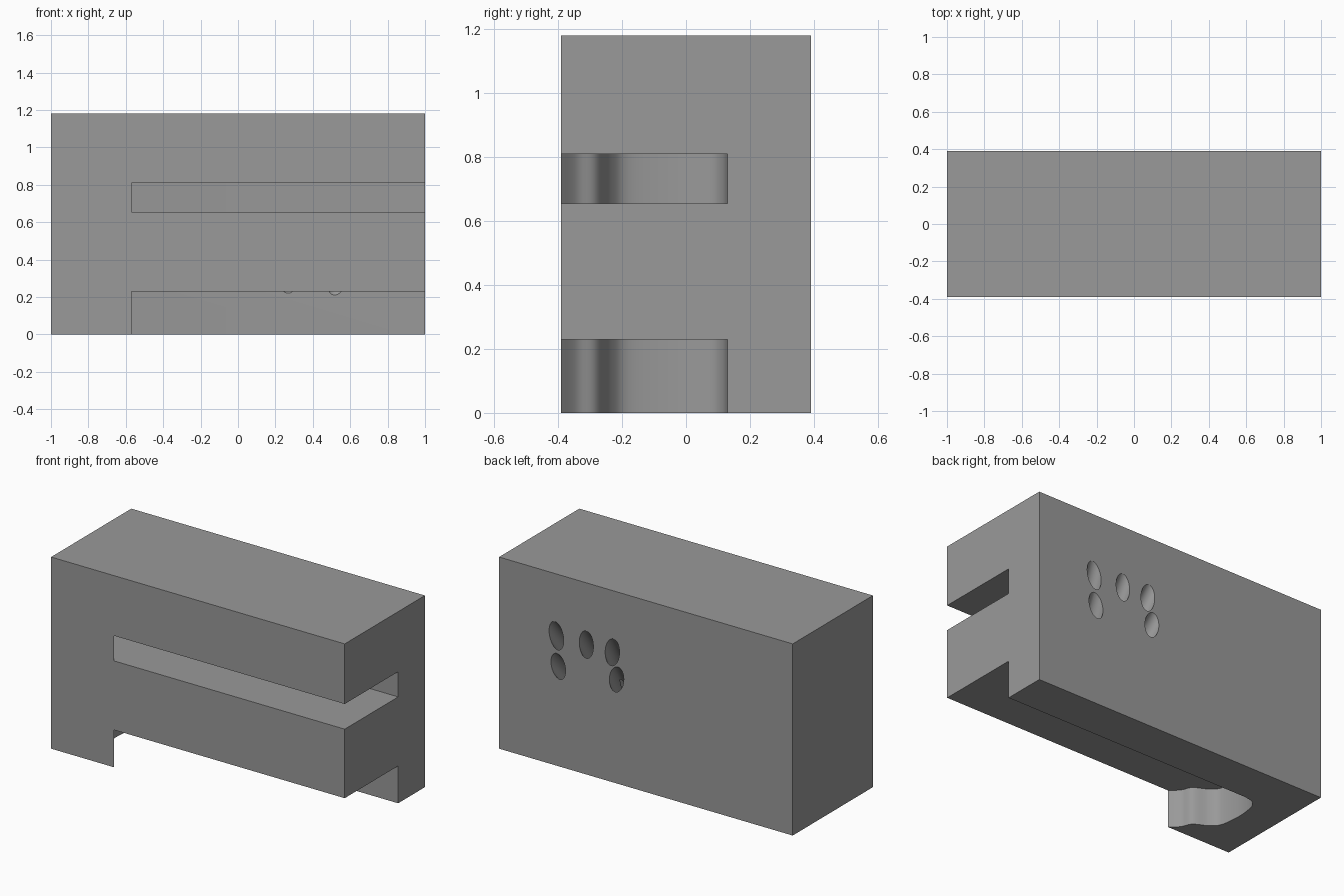
import bpy, bmesh
from mathutils import Vector

if "Cube" in bpy.data.objects:
    bpy.data.objects.remove(bpy.data.objects["Cube"])

grey = bpy.data.materials.new("plain grey")
grey.diffuse_color = (0.32, 0.32, 0.32, 1)
grey.use_nodes = True
grey.node_tree.nodes["Principled BSDF"].inputs["Base Color"].default_value = grey.diffuse_color


def prism(name, outline, z0, z1):
    """Extrude a plan outline from z0 to z1."""
    bm = bmesh.new()
    face = bm.faces.new([bm.verts.new((x, y, z0)) for x, y in outline])
    ext = bmesh.ops.extrude_face_region(bm, geom=[face])
    top = [v for v in ext["geom"] if isinstance(v, bmesh.types.BMVert)]
    bmesh.ops.translate(bm, verts=top, vec=(0, 0, z1 - z0))
    bmesh.ops.recalc_face_normals(bm, faces=bm.faces)
    me = bpy.data.meshes.new(name)
    bm.to_mesh(me)
    bm.free()
    ob = bpy.data.objects.new(name, me)
    bpy.context.collection.objects.link(ob)
    me.materials.append(grey)
    return ob


def smooth_curve(pts, steps=6):
    """Catmull-Rom curve through the points."""
    p = [Vector(q) for q in [pts[0]] + pts + [pts[-1]]]
    out = []
    for a, b, c, d in zip(p, p[1:], p[2:], p[3:]):
        for i in range(steps):
            t = i / steps
            out.append(0.5 * (2 * b + (c - a) * t + (2 * a - 5 * b + 4 * c - d) * t**2
                              + (3 * b - a - 3 * c + d) * t**3))
    return [tuple(v) for v in out] + [pts[-1]]


def cut(body, cutter):
    mod = body.modifiers.new("cut", 'BOOLEAN')
    mod.operation, mod.solver, mod.object = 'DIFFERENCE', 'EXACT', cutter
    bpy.context.view_layer.objects.active = body
    bpy.ops.object.modifier_apply(modifier=mod.name)
    bpy.data.objects.remove(cutter)


# Main block
block = prism("guide_block", [(-1, -.39), (1, -.39), (1, .39), (-1, .39)], 0, 1.18)

# Two slots, open at front and right, with a wavy inner end
wave = smooth_curve([(-.57, -.39), (-.62, -.34), (-.65, -.28), (-.73, -.235), (-.775, -.18),
                     (-.79, -.05), (-.775, .07), (-.74, .115), (-.68, .13)])
slot = [(1.1, -.5), (-.57, -.5)] + wave + [(1.1, .13)]
for z0, z1 in ((-.1, .23), (.655, .81)):
    cut(block, prism("slot_cutter", slot, z0, z1))

# Slanted drill holes from the back face down into the lower slot
holes = [((.61, .80), -.07, 1.45), ((.406, .80), 0, 1.45), ((.229, .80), .05, 1.45),
         ((.597, .615), -.07, 1.26), ((.20, .64), .06, 1.31)]
for (x, z), dx, slope in holes:
    entry = Vector((x, .39, z))
    step = Vector((dx, -.26, -.26 * slope))
    start = entry - step * .6
    end = entry + step * ((z - .13) / (.26 * slope))
    axis = end - start
    bpy.ops.mesh.primitive_cylinder_add(vertices=32, radius=.048, depth=axis.length,
                                        location=(start + end) / 2,
                                        rotation=axis.to_track_quat('Z', 'Y').to_euler())
    drill = bpy.context.object
    drill.data.materials.append(grey)
    cut(block, drill)

# Smooth curved walls, keep edges crisp
bpy.ops.object.select_all(action='DESELECT')
block.select_set(True)
bpy.context.view_layer.objects.active = block
bpy.ops.object.shade_smooth_by_angle(angle=0.52)
